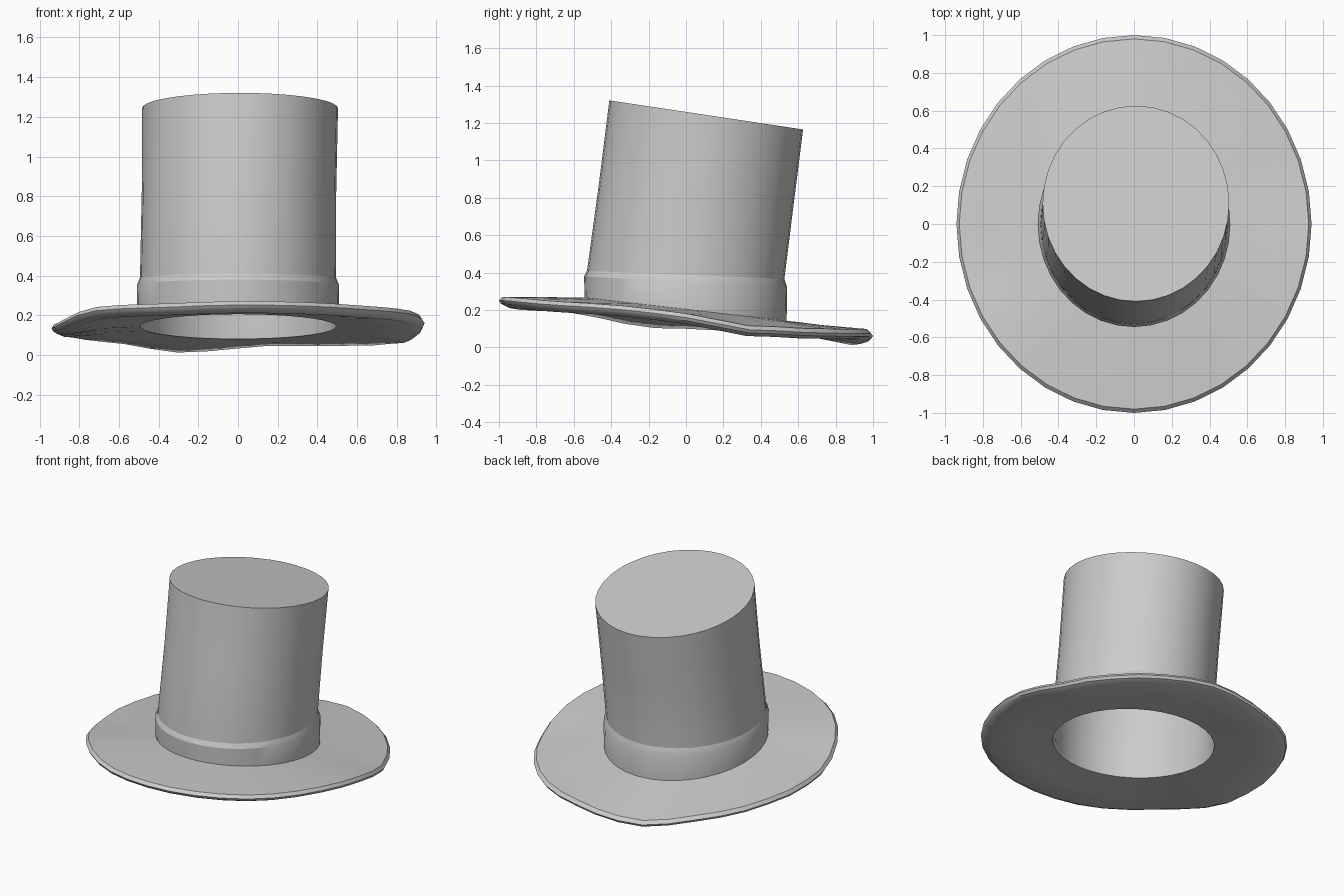
import bpy, bmesh
from math import sin, cos, pi, degrees

if "Cube" in bpy.data.objects:
    bpy.data.objects.remove(bpy.data.objects["Cube"])

N = 36  # sides around the hat


# Brim waviness: (angle in degrees, rim height offset), 0 = +x, 90 = back
WAVE = [(0, .005), (20, -.025), (35, -.01), (60, .01), (78, .025), (90, .012),
        (108, -.015), (133, .012), (155, .005), (180, -.02), (192, -.035),
        (220, 0), (250, -.012), (270, -.008), (305, -.005), (345, .012), (360, .005)]


def wave(a):
    d = degrees(a) % 360
    for (a0, w0), (a1, w1) in zip(WAVE, WAVE[1:]):
        if a0 <= d <= a1:
            t = (d - a0) / (a1 - a0)
            t = t * t * (3 - 2 * t)
            return w0 + (w1 - w0) * t
    return 0


def loft(name, rings, cap_top=False, closed=False, angle=30):
    """rings: (cx, cy, cz, rx, ry, slope along y, wave amount)"""
    bm = bmesh.new()
    loops = []
    for cx, cy, cz, rx, ry, s, w in rings:
        loop = []
        for i in range(N):
            a = 2 * pi * i / N
            dy = ry * sin(a)
            loop.append(bm.verts.new((cx + rx * cos(a), cy + dy, cz + s * dy + w * wave(a))))
        loops.append(loop)
    pairs = list(zip(loops, loops[1:]))
    if closed:
        pairs.append((loops[-1], loops[0]))
    for lo, hi in pairs:
        for i in range(N):
            j = (i + 1) % N
            bm.faces.new((lo[i], lo[j], hi[j], hi[i]))
    if cap_top:
        bm.faces.new(loops[-1])
    mesh = bpy.data.meshes.new(name)
    bm.to_mesh(mesh)
    bm.free()
    ob = bpy.data.objects.new(name, mesh)
    bpy.context.collection.objects.link(ob)
    bpy.ops.object.select_all(action='DESELECT')
    ob.select_set(True)
    bpy.context.view_layer.objects.active = ob
    bpy.ops.object.shade_smooth_by_angle(angle=angle * pi / 180)
    return ob


# Wavy brim with a rounded rim and open centre
loft("brim", [
    (0, -.005, .143, .495, .53, -.118, 0),
    (0, 0, .132, .70, .75, -.11, .4),
    (0, 0, .120, .89, .945, -.105, 1),
    (0, 0, .138, .93, .99, -.105, 1),
    (0, 0, .155, .94, 1.0, -.105, 1),
    (0, 0, .176, .925, .98, -.105, 1),
    (0, 0, .190, .70, .75, -.11, .4),
    (0, 0, .205, .495, .53, -.115, 0)], closed=True, angle=35)

# Hat band with a sloped shoulder
loft("hat_band", [
    (0, -.002, .200, .508, .54, -.115, 0),
    (0, -.002, .350, .510, .543, -.055, 0),
    (0, -.002, .388, .495, .528, -.04, 0)], angle=25)

# Tilted hollow crown with a flat top
loft("crown", [
    (0, -.005, .143, .495, .53, -.118, 0),
    (0, -.002, .385, .494, .527, -.05, 0),
    (.005, .055, .82, .490, .521, -.10, 0),
    (.01, .108, 1.243, .494, .518, -.15, 0)], cap_top=True)
